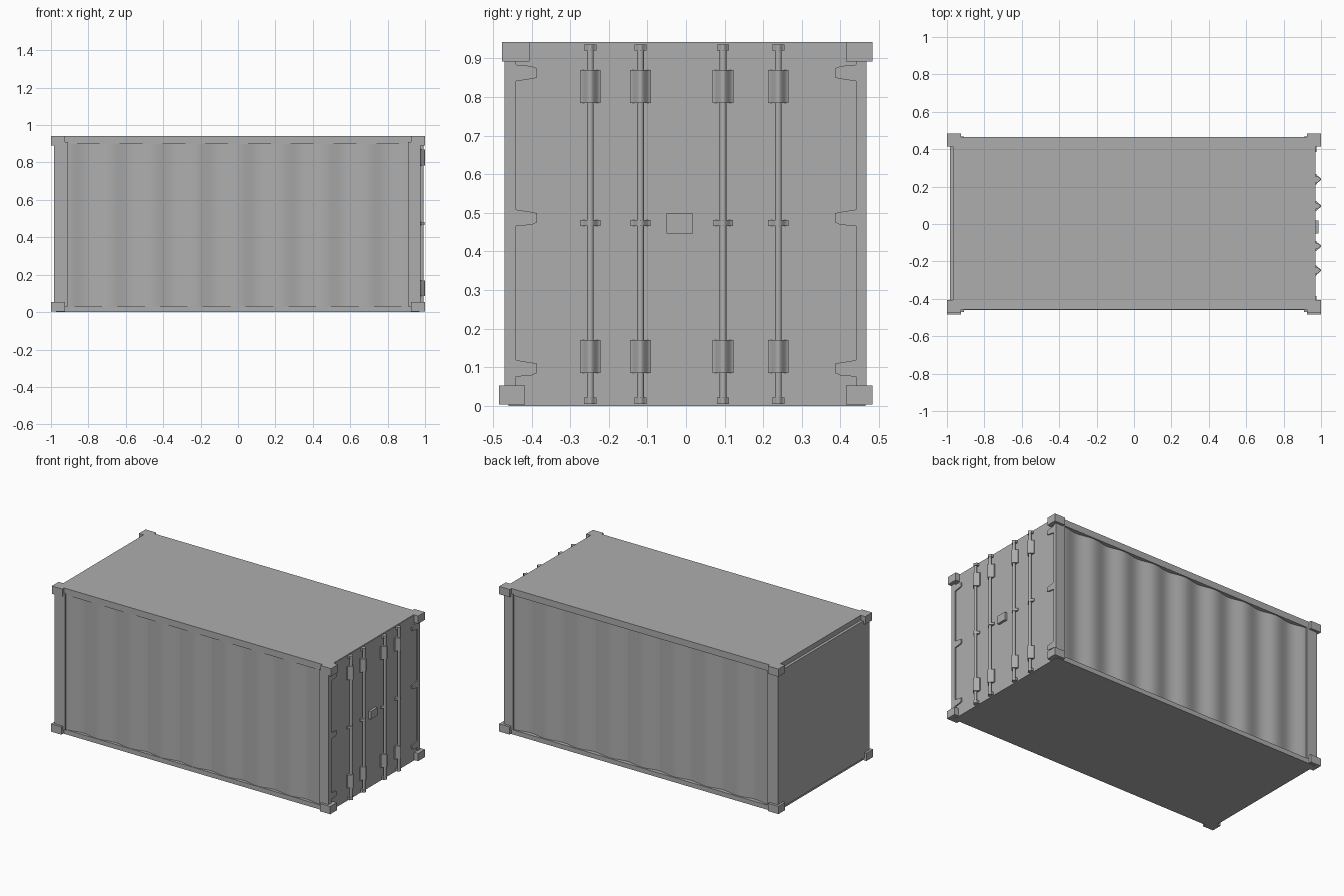
import bpy, bmesh, math

if "Cube" in bpy.data.objects:
    bpy.data.objects.remove(bpy.data.objects["Cube"])

# Dark grey paint for every part
paint = bpy.data.materials.new("dark_grey")
paint.diffuse_color = (0.42, 0.42, 0.42, 1)
paint.use_nodes = True
paint.node_tree.nodes["Principled BSDF"].inputs["Base Color"].default_value = paint.diffuse_color


def make(name, verts, faces, smooth=False):
    me = bpy.data.meshes.new(name)
    me.from_pydata(verts, [], faces)
    bm = bmesh.new()
    bm.from_mesh(me)
    bmesh.ops.recalc_face_normals(bm, faces=bm.faces)
    bm.to_mesh(me)
    bm.free()
    me.materials.append(paint)
    ob = bpy.data.objects.new(name, me)
    bpy.context.collection.objects.link(ob)
    if smooth:
        bpy.ops.object.select_all(action='DESELECT')
        ob.select_set(True)
        bpy.context.view_layer.objects.active = ob
        bpy.ops.object.shade_smooth_by_angle(angle=math.radians(40))
    return ob


def prism(name, base, top, smooth=False):
    # closed solid between two matching outlines
    n = len(base)
    faces = [tuple(range(n)), tuple(range(n, 2 * n))]
    faces += [(i, (i + 1) % n, n + (i + 1) % n, n + i) for i in range(n)]
    return make(name, base + top, faces, smooth)


def box(name, x0, x1, y0, y1, z0, z1):
    pts = [(x0, y0), (x1, y0), (x1, y1), (x0, y1)]
    return prism(name, [(x, y, z0) for x, y in pts], [(x, y, z1) for x, y in pts])


def upright(name, outline, z0, z1, smooth=True):
    return prism(name, [(x, y, z0) for x, y in outline],
                 [(x, y, z1) for x, y in outline], smooth)


# Roof and floor slabs, whose edges form the long rails
box("roof", -0.967, 0.967, -0.457, 0.465, 0.90, 0.942)
box("floor", -0.972, 0.97, -0.46, 0.465, 0.0, 0.03)

# Flat end wall and door panel
box("end_wall", -0.985, -0.95, -0.46, 0.46, 0.02, 0.91)
for side, y0, y1 in (("left", -0.46, -0.01), ("right", -0.01, 0.46)):
    box("door_" + side, 0.94, 0.97, y0, y1, 0.004, 0.94)


# Corrugated side walls
def corrugated_wall(name, outer, depth):
    waves, steps = 8, 16
    n = waves * steps
    verts = []
    for i in range(n + 1):
        x = -0.915 + 1.83 * i / n
        y = outer + depth * 0.5 * (1 - math.cos(2 * math.pi * i / steps))
        verts += [(x, y, 0.015), (x, y, 0.92)]
    faces = [(2 * i, 2 * i + 2, 2 * i + 3, 2 * i + 1) for i in range(n)]
    ob = make(name, verts, faces, True)
    # recalculated normals of an open sheet may point inward
    if ob.data.polygons[0].normal.y * outer < 0:
        ob.data.flip_normals()


corrugated_wall("front_side_wall", -0.457, 0.018)
corrugated_wall("back_side_wall", 0.457, -0.018)

# Corner posts and corner castings
for s, side in ((-1, "front"), (1, "back")):
    y_out = -0.47 if s < 0 else 0.467
    a, b = sorted((y_out, s * 0.41))
    box(f"end_post_{side}", -0.985, -0.91, a, b, 0.03, 0.91)
    a, b = sorted((y_out, s * 0.441))
    box(f"door_post_{side}", 0.91, 0.977, a, b, 0.03, 0.91)
    for e, x0, x1 in (("end", -1.0, -0.925), ("door", 0.925, 1.0)):
        for lvl, z0, z1 in (("bottom", 0.003, 0.053), ("top", 0.892, 0.942)):
            if s > 0:
                y0, y1 = 0.415, 0.483
            elif lvl == "top":
                y0, y1 = -0.476, -0.406
            else:
                y0, y1 = -0.485, -0.417
            box(f"corner_casting_{e}_{side}_{lvl}", x0, x1, y0, y1, z0, z1)

    # Tapered door hinges reaching inward from the posts
    for k, (zc, flip) in enumerate(((0.097, -1), (0.487, -1), (0.862, 1))):
        prof = [(0.445, -0.022), (0.40, -0.018), (0.386, -0.012),
                (0.386, 0.012), (0.40, 0.015), (0.445, 0.022)]
        prism(f"hinge_{side}_{k}",
              [(0.965, s * y, zc - flip * z) for y, z in prof],
              [(0.977, s * y, zc - flip * z) for y, z in prof])


# Bracket outline: a smooth hump rising from the door over the rod
def bracket(y, half, base, reach):
    hump = []
    for i in range(13):
        u = -1 + i / 6
        lift = 0.5 * (1 + math.cos(math.pi * u))
        hump.append((base + (reach - base) * lift, y + half * u))
    return [(0.965, y - half)] + hump + [(0.965, y + half)]


# Locking rods with end caps, brackets and mid guides
for i, y in enumerate((-0.248, -0.118, 0.096, 0.239)):
    circle = [(0.984 + 0.009 * math.cos(t), y + 0.009 * math.sin(t))
              for t in [2 * math.pi * k / 16 for k in range(16)]]
    upright(f"lock_rod_{i}", circle, 0.006, 0.935)
    for k, (z0, z1) in enumerate(((0.085, 0.17), (0.784, 0.87))):
        upright(f"rod_bracket_{i}_{k}", bracket(y, 0.027, 0.976, 1.0), z0, z1)
    upright(f"rod_guide_{i}", bracket(y, 0.026, 0.976, 0.997), 0.466, 0.482)
    for k, (z0, z1) in enumerate(((0.005, 0.022), (0.92, 0.936))):
        upright(f"rod_cap_{i}_{k}", bracket(y, 0.016, 0.985, 0.997), z0, z1)

# Lock box at the door seam
box("lock_box", 0.965, 0.986, -0.05, 0.018, 0.447, 0.498)
